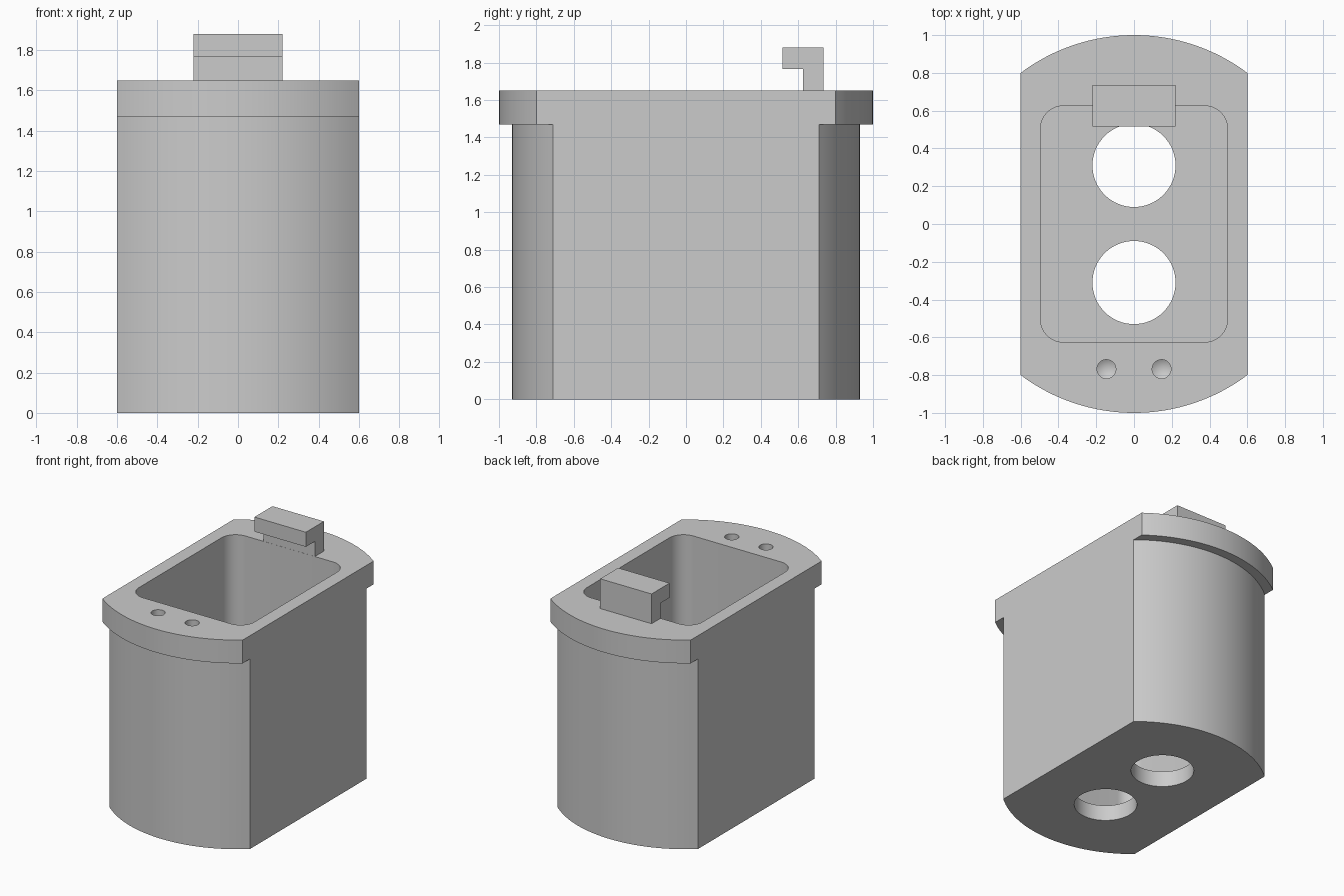
import bpy, bmesh
from math import sin, cos, pi, asin, radians

if "Cube" in bpy.data.objects:
    bpy.data.objects.remove(bpy.data.objects["Cube"], do_unlink=True)

HALF_W = 0.6
FLANGE_Z, RIM_Z, TOP_Z = 1.47, 1.65, 1.88
FLOOR = 0.12

grey = bpy.data.materials.new("plain grey")
grey.use_nodes = True
grey.diffuse_color = (0.6, 0.6, 0.6, 1)
grey.node_tree.nodes["Principled BSDF"].inputs["Base Color"].default_value = (0.6, 0.6, 0.6, 1)


def add_object(name, bm):
    bmesh.ops.recalc_face_normals(bm, faces=bm.faces)
    mesh = bpy.data.meshes.new(name)
    bm.to_mesh(mesh)
    bm.free()
    mesh.materials.append(grey)
    obj = bpy.data.objects.new(name, mesh)
    bpy.context.collection.objects.link(obj)
    return obj


def prism(name, outline, start, end, axis="z"):
    """Extrude a closed outline along z, or a (y, z) outline along x."""
    bm = bmesh.new()
    if axis == "z":
        verts = [bm.verts.new((a, b, start)) for a, b in outline]
        step = (0, 0, end - start)
    else:
        verts = [bm.verts.new((start, a, b)) for a, b in outline]
        step = (end - start, 0, 0)
    face = bm.faces.new(verts)
    result = bmesh.ops.extrude_face_region(bm, geom=[face], use_keep_orig=True)
    moved = [g for g in result["geom"] if isinstance(g, bmesh.types.BMVert)]
    bmesh.ops.translate(bm, verts=moved, vec=step)
    return add_object(name, bm)


def arc(cx, cy, r, a0, a1, n):
    return [(cx + r * cos(a0 + (a1 - a0) * i / n),
             cy + r * sin(a0 + (a1 - a0) * i / n)) for i in range(n + 1)]


def clipped_disc(r):
    """Circle with both sides cut flat at the half width."""
    half = asin(HALF_W / r)
    back = arc(0, 0, r, pi / 2 - half, pi / 2 + half, 32)
    return back + [(-x, -y) for x, y in back]


def rounded_rect(hx, hy, r):
    pts = []
    for k, (sx, sy) in enumerate([(1, 1), (-1, 1), (-1, -1), (1, -1)]):
        pts += arc(sx * (hx - r), sy * (hy - r), r, k * pi / 2, (k + 1) * pi / 2, 10)
    return pts


def circle(cx, cy, r, n):
    return arc(cx, cy, r, 0, 2 * pi, n)[:-1]


def drill(name, x, y, r, depth, tip):
    """Blind hole cutter with a pointed end."""
    cutter = prism(name, circle(x, y, r, 32), RIM_Z - depth, RIM_Z + 0.1)
    bm = bmesh.new()
    bm.from_mesh(cutter.data)
    bm.faces.ensure_lookup_table()
    end = min(bm.faces, key=lambda f: f.calc_center_median().z)
    poked = bmesh.ops.poke(bm, faces=[end])
    poked["verts"][0].co.z -= tip
    bm.to_mesh(cutter.data)
    bm.free()
    return cutter


def combine(target, tool, operation):
    mod = target.modifiers.new(operation.lower(), "BOOLEAN")
    mod.operation = operation
    mod.solver = "EXACT"
    mod.object = tool
    bpy.context.view_layer.objects.active = target
    bpy.ops.object.modifier_apply(modifier=mod.name)
    bpy.data.objects.remove(tool, do_unlink=True)


# Housing with the wider rim flange
housing = prism("housing", clipped_disc(0.93), 0, FLANGE_Z)
combine(housing, prism("flange", clipped_disc(1.0), FLANGE_Z, RIM_Z), "UNION")

# Open pocket, two floor holes and two blind screw holes
combine(housing, prism("pocket", rounded_rect(0.495, 0.625, 0.12), FLOOR, RIM_Z + 0.1), "DIFFERENCE")
for side in (-1, 1):
    combine(housing, prism("floor_hole", circle(0, side * 0.31, 0.22, 64), -0.1, FLOOR + 0.1), "DIFFERENCE")
    combine(housing, drill("screw_hole", side * 0.146, -0.768, 0.05, 0.12, 0.03), "DIFFERENCE")

# Overhanging latch hook on the back rim
hook_profile = [(0.626, RIM_Z), (0.735, RIM_Z), (0.735, TOP_Z),
                (0.515, TOP_Z), (0.515, 1.767), (0.626, 1.767)]
hook = prism("latch_hook", hook_profile, -0.22, 0.22, axis="x")

# Smooth the curved walls, keep the edges crisp
bpy.ops.object.select_all(action="DESELECT")
housing.select_set(True)
bpy.context.view_layer.objects.active = housing
bpy.ops.object.shade_smooth_by_angle(angle=radians(25))
